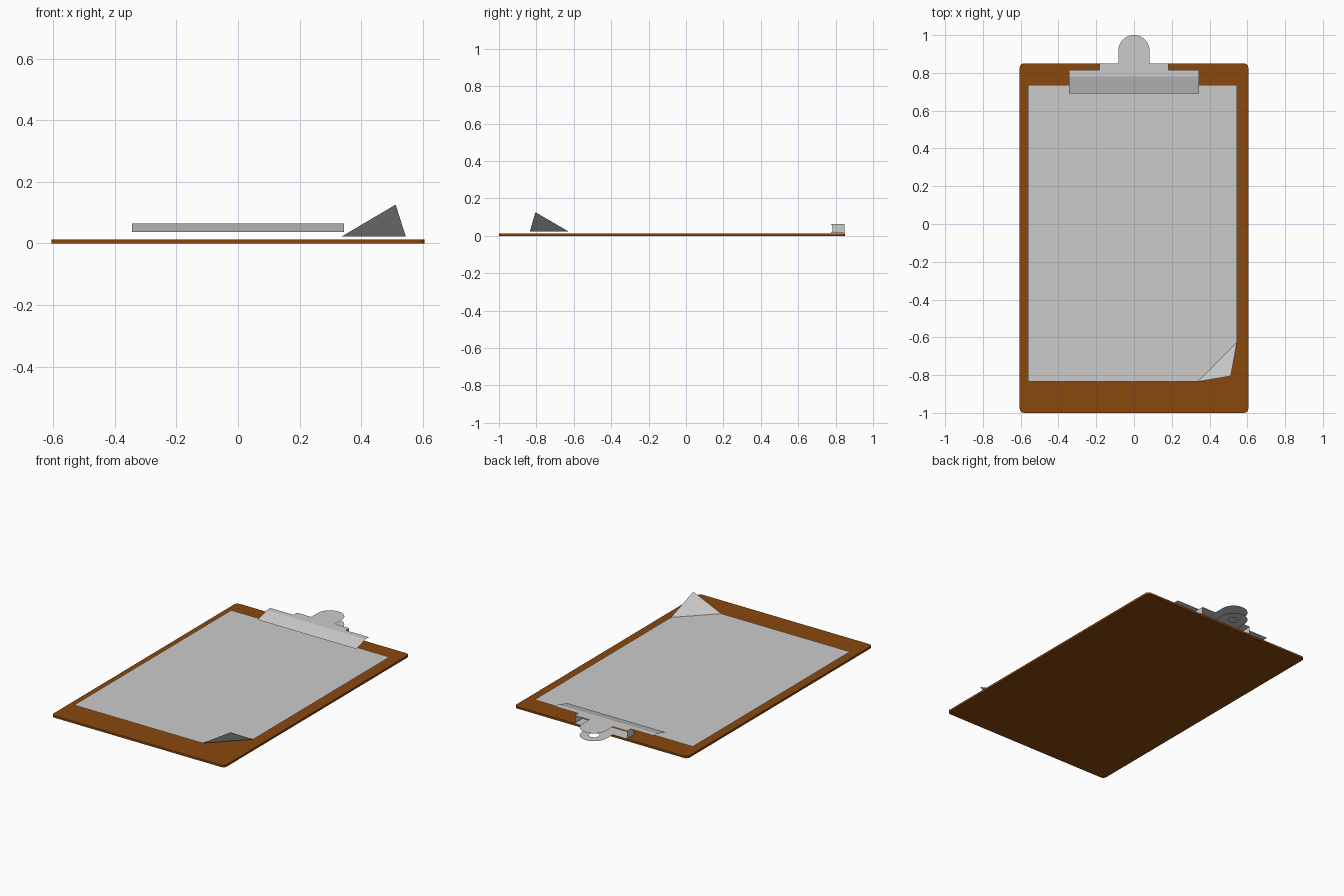
import bpy, bmesh, math

if "Cube" in bpy.data.objects:
    bpy.data.objects.remove(bpy.data.objects["Cube"])

def finish(name, bm, mat=None):
    me = bpy.data.meshes.new(name)
    bm.to_mesh(me)
    bm.free()
    ob = bpy.data.objects.new(name, me)
    bpy.context.collection.objects.link(ob)
    if mat:
        me.materials.append(mat)
    return ob

def sheet(name, *faces):
    bm = bmesh.new()
    for pts in faces:
        bm.faces.new([bm.verts.new(p) for p in pts])
    bmesh.ops.remove_doubles(bm, verts=bm.verts, dist=1e-5)
    return finish(name, bm)

def outline(half, z):
    """Mirror a right-hand profile into a closed loop."""
    return [(x, y, z) for x, y in half] + [(-x, y, z) for x, y in reversed(half) if x > 1e-6]

def arc(cy, r, n=10):
    return [(r * math.cos(a), cy + r * math.sin(a))
            for a in (math.pi / 2 * i / n for i in range(n + 1))]

brown = bpy.data.materials.new("brown_board")
brown.diffuse_color = (0.25, 0.065, 0.004, 1)
brown.use_nodes = True
brown.node_tree.nodes["Principled BSDF"].inputs["Base Color"].default_value = brown.diffuse_color

# Board with small rounded corners
bm = bmesh.new()
bmesh.ops.create_cube(bm, size=1)
for v in bm.verts:
    v.co = (v.co.x * 1.21, v.co.y * 1.85 - 0.075, (v.co.z + 0.5) * 0.013)
upright = [e for e in bm.edges if abs(e.verts[0].co.z - e.verts[1].co.z) > 0.005]
bmesh.ops.bevel(bm, geom=upright, offset=0.022, segments=3, profile=0.5, affect='EDGES')
finish("board", bm, brown)

# Paper with one lifted corner
zp = 0.0226
fold_a, fold_b = (0.337, -0.835, zp), (0.545, -0.627, zp)
sheet("paper",
      [(-0.562, -0.835, zp), fold_a, fold_b, (0.545, 0.735, zp), (-0.562, 0.735, zp)],
      [fold_a, (0.512, -0.805, 0.126), fold_b])

# Upper clip plate: sloping jaw, flat bar, shoulders and round thumb tab
zt, zl = 0.064, 0.0145
cy, r, w, s = 0.917, 0.083, 0.345, 0.183
tab = [(r, 0.85)] + arc(cy, r)
sheet("clip_top",
      [(-w, 0.69, 0.037), (w, 0.69, 0.037), (w, 0.78, zt), (-w, 0.78, zt)],
      outline([(w, 0.78), (w, 0.815), (s, 0.815), (s, 0.85)] + tab, zt))

# Lower clip plate: base strip and round tab with a hole
bm = bmesh.new()
hole = [(0.03 * math.cos(a), cy + 0.03 * math.sin(a), zl)
        for a in (2 * math.pi * i / 24 for i in range(24))]
for loop in (outline([(s, 0.775), (s, 0.85)] + tab, zl), hole):
    vs = [bm.verts.new(p) for p in loop]
    for i, v in enumerate(vs):
        bm.edges.new((vs[i - 1], v))
bmesh.ops.triangle_fill(bm, use_beauty=True, edges=bm.edges[:])
bmesh.ops.dissolve_limit(bm, angle_limit=0.01, verts=bm.verts[:], edges=bm.edges[:])
finish("clip_base", bm)

# Hinge ears on both sides
profile = [(0.775, zl), (0.848, zl), (0.848, zt), (0.775, zt), (0.782, 0.052), (0.782, 0.026)]
for name, x in (("hinge_ear_right", s), ("hinge_ear_left", -s)):
    sheet(name, [(x, y, z) for y, z in profile])
